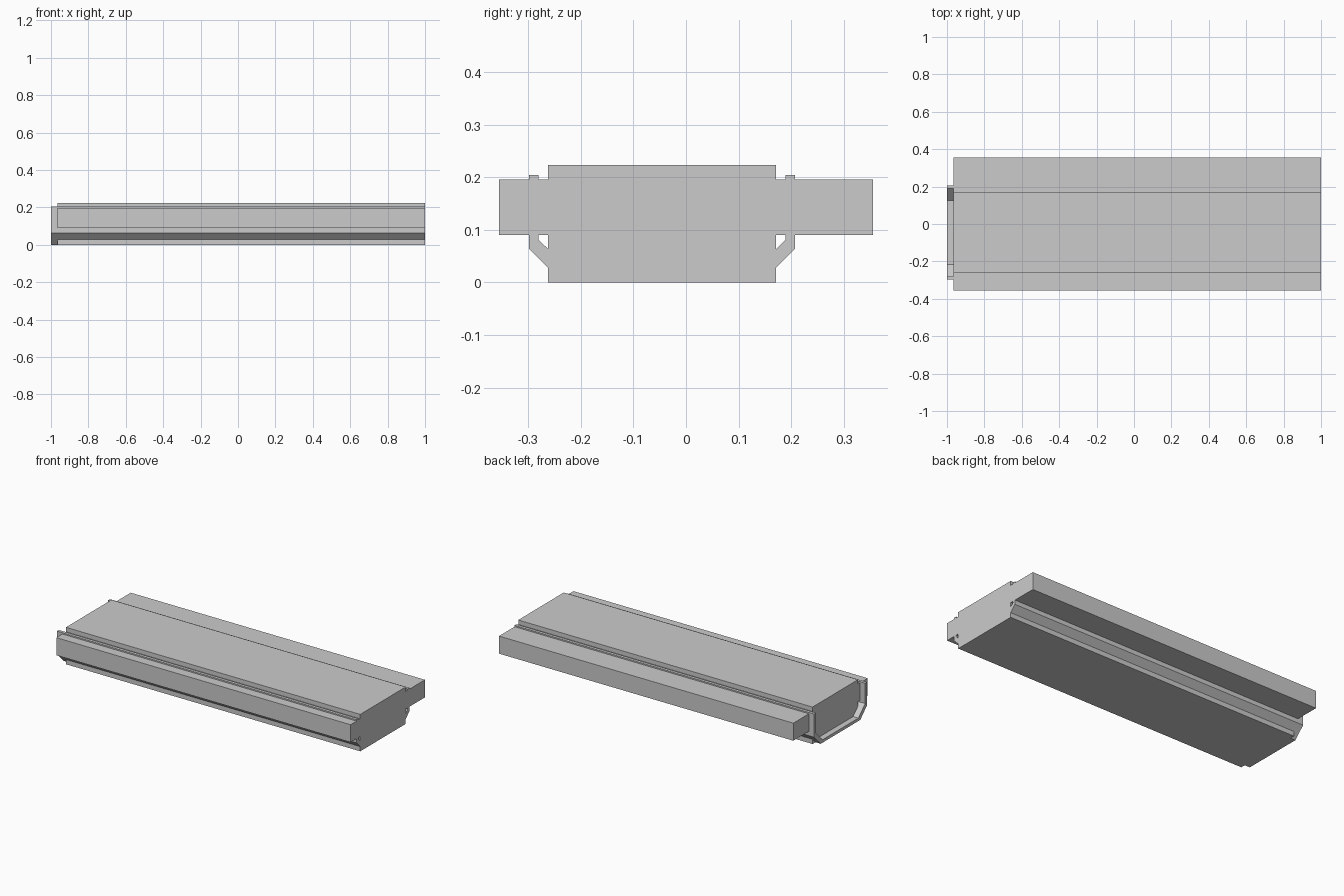
import bpy
import bmesh

if "Cube" in bpy.data.objects:
    bpy.data.objects.remove(bpy.data.objects["Cube"])

grey = bpy.data.materials.new("plain grey")
grey.diffuse_color = (0.6, 0.6, 0.6, 1)
grey.use_nodes = True
grey.node_tree.nodes["Principled BSDF"].inputs["Base Color"].default_value = grey.diffuse_color

MID = -0.0455      # centre line of core and liner
END = -0.965       # left end of core and slab


def extrude_profile(name, profile, x0, x1):
    """Extrude a closed (y, z) outline along x."""
    bm = bmesh.new()
    face = bm.faces.new([bm.verts.new((x0, y, z)) for y, z in profile])
    ext = bmesh.ops.extrude_face_region(bm, geom=[face])
    moved = [v for v in ext["geom"] if isinstance(v, bmesh.types.BMVert)]
    bmesh.ops.translate(bm, verts=moved, vec=(x1 - x0, 0, 0))
    bmesh.ops.recalc_face_normals(bm, faces=bm.faces)
    mesh = bpy.data.meshes.new(name)
    bm.to_mesh(mesh)
    bm.free()
    mesh.materials.append(grey)
    obj = bpy.data.objects.new(name, mesh)
    bpy.context.collection.objects.link(obj)
    return obj


def box_profile(y0, y1, z0, z1):
    return [(y0, z0), (y1, z0), (y1, z1), (y0, z1)]


# thick central core and the wide slab through it
extrude_profile("core", box_profile(MID - 0.217, MID + 0.217, 0, 0.223), END, 1)
extrude_profile("wide_slab", box_profile(-0.355, 0.355, 0.09, 0.196), END, 1)

# trough-shaped liner with chamfered lower corners, longer than the core
outer = [(0.2525, 0.204), (0.2525, 0.064), (0.1885, 0)]
inner = [(0.1705, 0.018), (0.2345, 0.081), (0.2345, 0.204)]
half = outer[::-1]
trough = ([(MID + y, z) for y, z in half + inner[::-1]]
          + [(MID - y, z) for y, z in inner[::-1] + outer])
# order: right outer up, right inner down, left inner up, left outer down
trough = ([(MID + y, z) for y, z in outer[::-1]]
          + [(MID + y, z) for y, z in inner[::-1]]
          + [(MID - y, z) for y, z in inner]
          + [(MID - y, z) for y, z in outer])
extrude_profile("trough_liner", trough, -1, 1)
